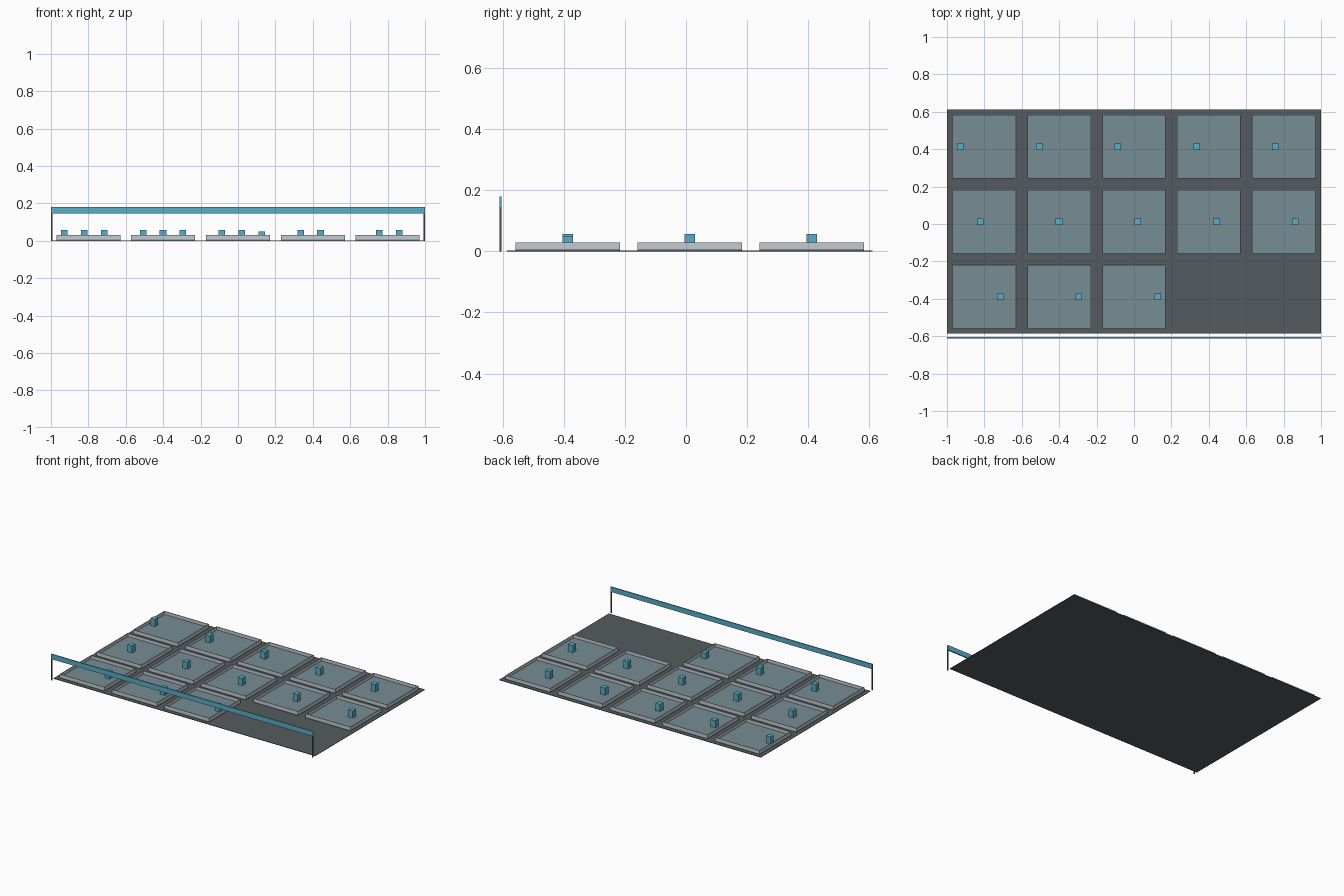
import bpy

if "Cube" in bpy.data.objects:
    bpy.data.objects.remove(bpy.data.objects["Cube"])


def material(name, rgb):
    m = bpy.data.materials.new(name)
    m.diffuse_color = (*rgb, 1)
    m.use_nodes = True
    m.node_tree.nodes["Principled BSDF"].inputs["Base Color"].default_value = m.diffuse_color
    return m


DARK = material("dark_grey", (0.09, 0.105, 0.115))
FLOOR = material("slate", (0.18, 0.27, 0.30))
WALL = material("pale_grey", (0.55, 0.60, 0.65))
BLUE = material("blue", (0.10, 0.42, 0.58))


def box(name, x0, x1, y0, y1, z0, z1, mat):
    bpy.ops.mesh.primitive_cube_add(
        size=1, location=((x0 + x1) / 2, (y0 + y1) / 2, (z0 + z1) / 2))
    o = bpy.context.object
    o.name = name
    o.scale = (x1 - x0, y1 - y0, z1 - z0)
    bpy.ops.object.transform_apply(location=False, rotation=False, scale=True)
    o.data.materials.append(mat)
    return o


# thin base plate
box("base_plate", -1, 1, -0.586, 0.612, 0, 0.003, DARK)

# shallow walled trays, each with one block; the last row is only partly filled
H, T, TOP = 0.171, 0.004, 0.03
for i in range(13):
    row, col = divmod(i, 5)
    cx, cy = -0.8 + 0.4 * col, 0.412 - 0.4 * row
    box("tray_floor", cx - H, cx + H, cy - H, cy + H, 0.003, 0.008, FLOOR)
    for s in (-1, 1):
        a, b = sorted((s * H, s * (H - T)))
        box("tray_side_wall", cx + a, cx + b, cy - H, cy + H, 0.008, TOP, WALL)
        box("tray_end_wall", cx - H + T, cx + H - T, cy + a, cy + b,
            0.008, TOP, WALL)

    # block drifts along x from tray to tray
    bx = -0.928 + 0.421 * col + 0.106 * row
    top = 0.049 if i == 12 else 0.058
    box("block", bx - 0.0175, bx + 0.0175, cy - 0.0175, cy + 0.0175,
        0.008, top, BLUE)

# raised front rail on two thin posts
box("front_rail", -1, 1, -0.612, -0.604, 0.146, 0.18, BLUE)
for s in (-1, 1):
    a, b = sorted((s * 1.0, s * 0.993))
    box("rail_post", a, b, -0.611, -0.605, 0, 0.146, DARK)
